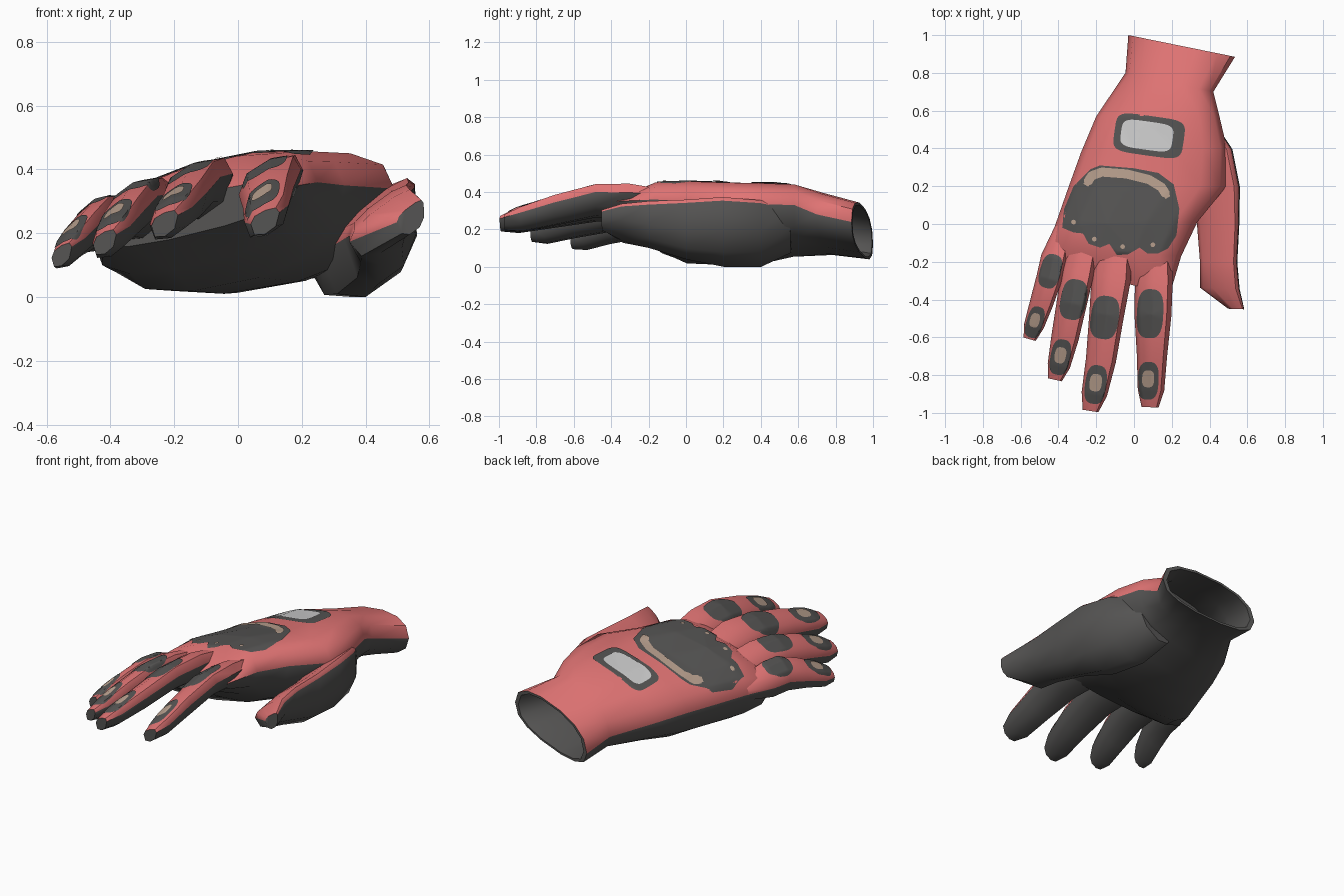
import bpy, bmesh, math
from mathutils import Vector
from mathutils.bvhtree import BVHTree

if "Cube" in bpy.data.objects:
    bpy.data.objects.remove(bpy.data.objects["Cube"])


def material(name, rgb):
    m = bpy.data.materials.new(name)
    m.diffuse_color = (*rgb, 1)
    m.use_nodes = True
    m.node_tree.nodes["Principled BSDF"].inputs["Base Color"].default_value = m.diffuse_color
    return m


RED = material("red fabric", (0.75, 0.175, 0.175))
DARK = material("dark grey rubber", (0.09, 0.088, 0.086))
BEIGE = material("beige print", (0.48, 0.35, 0.27))
LIGHT = material("light grey plate", (0.60, 0.60, 0.60))
surfaces = []   # ray targets that the printed patches are laid on


def finish(name, bm, mats):
    me = bpy.data.meshes.new(name)
    bm.to_mesh(me)
    ob = bpy.data.objects.new(name, me)
    bpy.context.collection.objects.link(ob)
    for m in mats:
        me.materials.append(m)
    bpy.ops.object.select_all(action='DESELECT')
    ob.select_set(True)
    bpy.context.view_layer.objects.active = ob
    bpy.ops.object.shade_smooth_by_angle(angle=math.radians(48))
    return ob


def spow(v, p):
    return math.copysign(abs(v) ** p, v)


def ring(L, R, up, down, n, lean=0, power=0.75):
    """Cross-section hung between the two seam points L and R."""
    L, R = Vector(L), Vector(R)
    pts = []
    for j in range(2 * n):
        a = math.pi * j / n
        u = 0.5 - 0.5 * spow(math.cos(a), 0.85)
        s = 0 if j in (0, n) else math.sin(a)
        p = L.lerp(R, u)
        if s > 0:
            p.z += up * s ** power
        elif s < 0:
            p.z -= down * (-s) ** 0.75
            p.x += lean * -s
        p.z = max(0, p.z)
        pts.append(p)
    return pts


def loft(name, rings, n, lining=0):
    """Skin the rings: upper half red, lower half and lining dark."""
    bm = bmesh.new()
    vs = [[bm.verts.new(p) for p in r] for r in rings]
    m = 2 * n
    for k in range(len(vs) - 1):
        for j in range(m):
            f = bm.faces.new((vs[k][j], vs[k][(j + 1) % m], vs[k + 1][(j + 1) % m], vs[k + 1][j]))
            f.material_index = 0 if j < n and k >= lining else 1
    for r in (vs[0], vs[-1]):
        bm.faces.new(r).material_index = 1
    bmesh.ops.triangulate(bm, faces=bm.faces[:])
    bmesh.ops.recalc_face_normals(bm, faces=bm.faces[:])
    surfaces.append(BVHTree.FromBMesh(bm))
    return finish(name, bm, (RED, DARK))


# Hand body with open, lined cuff: left seam, right seam, height above, depth below
body = [
    ((-.03, 1.0, .12), (.535, .885, .24), .15, .12),
    ((-.045, .8, .15), (.42, .70, .28), .165, .13),
    ((-.20, .57, .19), (.45, .58, .33), .165, .19),
    ((-.28, .38, .20), (.49, .41, .335), .165, .24),
    ((-.345, .2, .20), (.49, .2, .34), .165, .245),
    ((-.415, 0, .20), (.335, .01, .35), .163, .24),
    ((-.455, -.12, .18), (.25, -.17, .36), .15, .165),
    ((-.45, -.22, .19), (.19, -.37, .35), .05, .07),
]
N = 7
outer = [ring(*b, N, power=0.85) for b in body]


def shrink(r, k):
    c = sum(r, Vector()) / len(r)
    return [c.lerp(p, k) for p in r]


inner = [shrink(outer[2], .82), shrink(outer[1], .88), shrink(outer[0], .91)]
loft("hand_body", inner + outer, N, lining=3)


def digit(name, roll, yaw, sections, n=4, lean=0):
    """sections: x, y, z, half width, height above, depth below, root to tip"""
    roll, yaw = math.radians(roll), math.radians(yaw)
    side = Vector((math.cos(yaw), -math.sin(yaw), math.tan(roll)))
    rings = []
    for x, y, z, w, up, down in sections:
        c = Vector((x, y, z))
        rings.append(ring(c - side * w, c + side * w, up, down, n, lean * w))
    loft(name, rings, n)


# Fingers and thumb
digit("index_finger", 22, 3, [(.115, -.06, .35, .08, .04, .06), (.105, -.3, .357, .10, .075, .09),
      (.10, -.48, .36, .098, .068, .085), (.095, -.7, .312, .08, .063, .085),
      (.09, -.88, .262, .07, .05, .07), (.085, -.97, .247, .045, .025, .05)])
digit("middle_finger", 22, 9, [(-.09, -.06, .33, .08, .05, .06), (-.12, -.28, .345, .105, .078, .10),
      (-.145, -.48, .34, .092, .074, .09), (-.175, -.72, .297, .08, .063, .085),
      (-.21, -.9, .255, .068, .052, .07), (-.23, -.99, .24, .042, .025, .05)])
digit("ring_finger", 24, 12, [(-.255, -.04, .27, .08, .06, .06), (-.30, -.26, .285, .087, .078, .10),
      (-.33, -.42, .282, .08, .073, .09), (-.365, -.6, .24, .073, .066, .08),
      (-.398, -.75, .195, .06, .052, .068), (-.418, -.825, .18, .037, .025, .045)])
digit("little_finger", 28, 16, [(-.36, .02, .22, .04, .03, .05), (-.425, -.18, .237, .068, .065, .09),
      (-.45, -.29, .238, .068, .066, .085), (-.49, -.42, .2, .062, .06, .07),
      (-.53, -.54, .157, .053, .047, .06), (-.553, -.61, .14, .033, .022, .042)])
digit("thumb", 36, 2, [(.30, .56, .23, .11, .03, .13), (.365, .4, .232, .15, .05, .20),
      (.405, .2, .245, .15, .055, .215), (.443, 0, .262, .11, .045, .20), (.446, -.2, .262, .097, .045, .14),
      (.452, -.34, .248, .103, .04, .085), (.54, -.45, .265, .042, .02, .06)], 5, 0.35)


def drop(x, y):
    """Height of the glove's upper surface at x, y."""
    hits = [t.ray_cast(Vector((x, y, 2)), Vector((0, 0, -1)))[0] for t in surfaces]
    zs = [h.z for h in hits if h]
    return max(zs) if zs else None


def drape(name, rows, mat, lift, closed):
    """Lay a grid of x, y points on the glove as a thin printed patch."""
    bm = bmesh.new()
    vs = []
    for row in rows:
        out = []
        for x, y in row:
            z = drop(x, y)
            out.append(None if z is None else bm.verts.new((x, y, z + lift)))
        vs.append(out)
    m = len(rows[0])
    for a, b in zip(vs, vs[1:]):
        for j in range(m if closed else m - 1):
            q = (a[j], b[j], b[(j + 1) % m], a[(j + 1) % m])
            if None in q or max(v.co.z for v in q) - min(v.co.z for v in q) > 0.05:
                continue
            bm.faces.new(q)
    bmesh.ops.remove_doubles(bm, verts=bm.verts[:], dist=1e-5)
    for f in bm.faces:
        f.normal_update()
        if f.normal.z < 0:
            f.normal_flip()
    finish(name, bm, (mat,))


def patch(name, outline, mat, lift, steps=12):
    cx = sum(p[0] for p in outline) / len(outline)
    cy = sum(p[1] for p in outline) / len(outline)
    rows = [[(cx + (x - cx) * k / steps, cy + (y - cy) * k / steps) for x, y in outline]
            for k in range(steps + 1)]
    drape(name, rows, mat, lift, True)


def blob(name, cx, cy, w, h, deg, mat, lift, p=0.7, n=40):
    r = math.radians(deg)
    pts = []
    for i in range(n):
        a = 2 * math.pi * i / n
        x, y = w * spow(math.cos(a), p), h * spow(math.sin(a), p)
        pts.append((cx + x * math.cos(r) - y * math.sin(r), cy + x * math.sin(r) + y * math.cos(r)))
    patch(name, pts, mat, lift)


def densify(pts, k, closed):
    out = []
    for i in range(len(pts) if closed else len(pts) - 1):
        a, b = Vector(pts[i]), Vector(pts[(i + 1) % len(pts)])
        out += [tuple(a.lerp(b, t / k)) for t in range(k)]
    return out if closed else out + [pts[-1]]


# Scalloped pad on the back of the hand
pad = [(-.23, .29), (-.18, .31), (.0, .295), (.13, .27), (.21, .21), (.24, .08), (.225, -.06),
       (.18, -.13), (.13, -.155), (.07, -.155), (.03, -.125), (-.03, -.16), (-.09, -.165), (-.13, -.105),
       (-.18, -.125), (-.24, -.105), (-.27, -.05), (-.32, -.045), (-.38, -.02), (-.37, .08), (-.32, .2)]
patch("knuckle_pad", densify(pad, 4, True), DARK, 0.0045, 24)

# Beige curved band and knuckle dots on the pad
band = densify([(-.255, .205), (-.225, .255), (-.17, .275), (-.04, .265), (.08, .235), (.145, .195), (.18, .14)], 6, False)
edges = [[] for _ in range(5)]
for i, p in enumerate(band):
    d = Vector(band[min(i + 1, len(band) - 1)]) - Vector(band[max(i - 1, 0)])
    nrm = Vector((-d.y, d.x)).normalized()
    w = 0.024 if 1 < i < len(band) - 2 else 0.015
    for k, e in enumerate(edges):
        e.append((p[0] + nrm.x * w * (k - 2) / 2, p[1] + nrm.y * w * (k - 2) / 2))
drape("pad_band", edges, BEIGE, 0.009, False)
for i, (x, y) in enumerate([(-.32, .01), (-.21, -.08), (-.06, -.12), (.1, -.11)]):
    blob(f"pad_dot_{i}", x, y, .013, .013, 0, BEIGE, 0.009, 1, 8)

# Wrist plate and its border
blob("wrist_plate_border", .08, .467, .185, .105, -8, DARK, 0.0045, 0.4)
blob("wrist_plate", .068, .468, .138, .075, -8, LIGHT, 0.009, 0.45)

# Finger pads and nails: knuckle x, y, half sizes, nail x, y, half sizes, turn
for name, kx, ky, kw, kh, nx, ny, nw, nh, deg in [
        ("index", .085, -.475, .07, .13, .075, -.83, .055, .10, -3),
        ("middle", -.155, -.495, .074, .115, -.203, -.85, .056, .103, -8),
        ("ring", -.32, -.4, .068, .108, -.39, -.705, .052, .095, -11),
        ("little", -.443, -.25, .055, .092, -.525, -.52, .044, .085, -16)]:
    blob(name + "_pad", kx, ky, kw, kh, deg, DARK, 0.0045)
    blob(name + "_nail_border", nx, ny, nw, nh, deg, DARK, 0.0045)
    blob(name + "_nail", nx, ny + .01, nw * .58, nh * .45, deg, BEIGE, 0.009)
